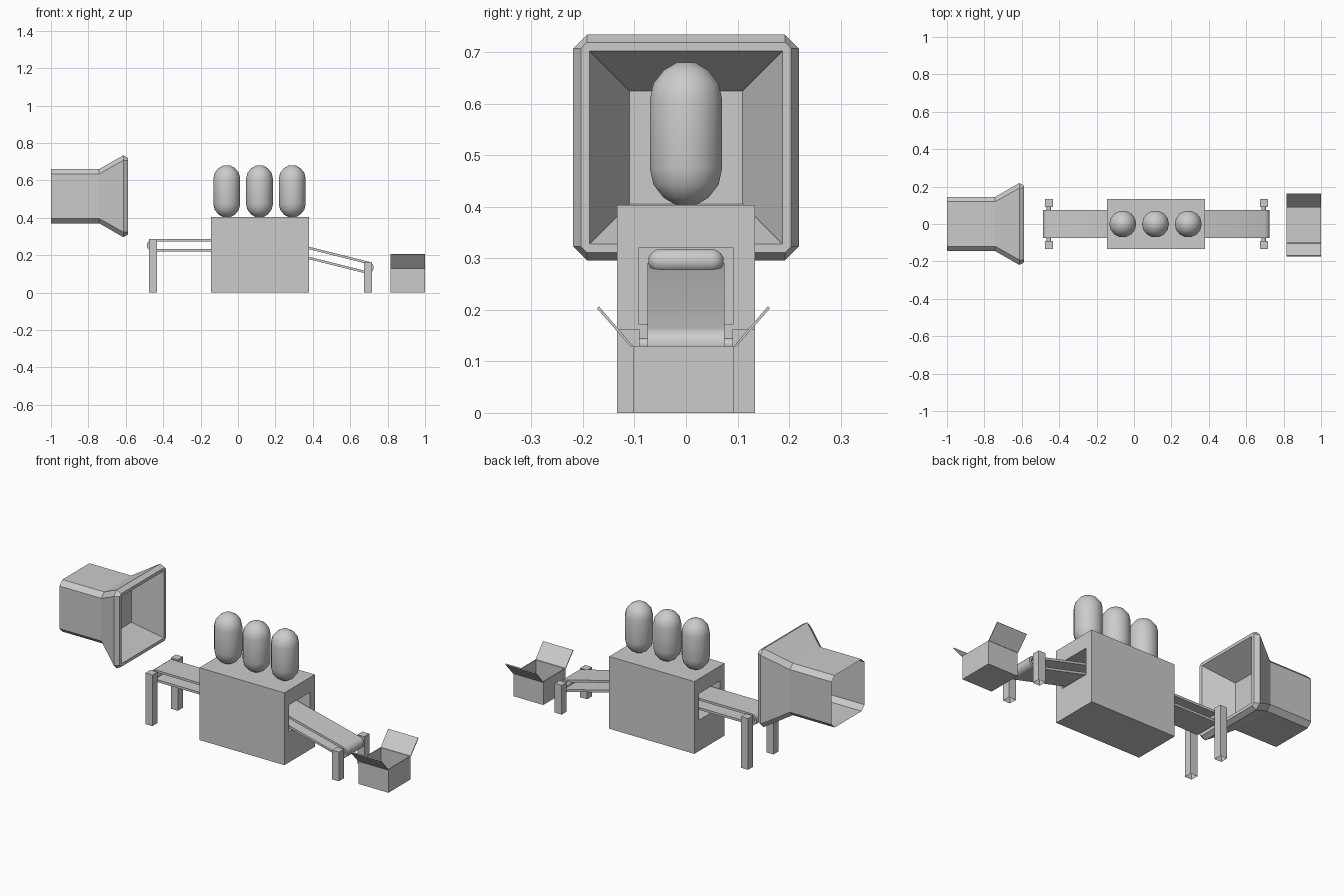
import bpy, bmesh, math
from mathutils import Vector, Matrix

if "Cube" in bpy.data.objects:
    bpy.data.objects.remove(bpy.data.objects["Cube"])

grey = bpy.data.materials.new("plain grey")
grey.diffuse_color = (0.6, 0.6, 0.6, 1)
grey.use_nodes = True
grey.node_tree.nodes["Principled BSDF"].inputs["Base Color"].default_value = grey.diffuse_color


def finish(name, bm, smooth=None):
    """Turn a bmesh into a named object, optionally smooth shaded."""
    bmesh.ops.remove_doubles(bm, verts=bm.verts[:], dist=1e-5)
    bmesh.ops.recalc_face_normals(bm, faces=bm.faces[:])
    me = bpy.data.meshes.new(name)
    bm.to_mesh(me)
    bm.free()
    me.materials.append(grey)
    ob = bpy.data.objects.new(name, me)
    bpy.context.collection.objects.link(ob)
    if smooth:
        bpy.ops.object.select_all(action='DESELECT')
        ob.select_set(True)
        bpy.context.view_layer.objects.active = ob
        bpy.ops.object.shade_smooth_by_angle(angle=math.radians(smooth))
    return ob


def loft(name, rings, loop=False, caps=(False, False), smooth=None):
    """Join rings of points with quads; optionally cap the ends."""
    bm = bmesh.new()
    vs = [[bm.verts.new(p) for p in r] for r in rings]
    n = len(vs[0])
    pairs = list(zip(vs, vs[1:])) + ([(vs[-1], vs[0])] if loop else [])
    for a, b in pairs:
        for i in range(n):
            j = (i + 1) % n
            bm.faces.new((a[i], a[j], b[j], b[i]))
    if caps[0]:
        bm.faces.new(vs[0])
    if caps[1]:
        bm.faces.new(vs[-1])
    return finish(name, bm, smooth)


def rect(x, hy, z0, z1, c=0.0):
    """Rectangle across x, with corners cut by c."""
    if c == 0:
        return [(x, -hy, z0), (x, hy, z0), (x, hy, z1), (x, -hy, z1)]
    return [(x, -hy + c, z0), (x, hy - c, z0), (x, hy, z0 + c), (x, hy, z1 - c),
            (x, hy - c, z1), (x, -hy + c, z1), (x, -hy, z1 - c), (x, -hy, z0 + c)]


def mouth(x, h, c):
    return rect(x, h, 0.515 - h, 0.515 + h, c)


def box(name, x0, x1, y0, y1, z0, z1, open_bottom=False):
    bm = bmesh.new()
    m = Matrix.Translation(((x0 + x1) / 2, (y0 + y1) / 2, (z0 + z1) / 2)) @ \
        Matrix.Diagonal((x1 - x0, y1 - y0, z1 - z0, 1))
    bmesh.ops.create_cube(bm, size=1, matrix=m)
    if open_bottom:
        low = [f for f in bm.faces if f.calc_center_median().z < z0 + 1e-4]
        bmesh.ops.delete(bm, geom=low, context='FACES')
    return finish(name, bm)


def capsule(name, centre, radius, length, axis='Z', seg=14):
    """Pill shape made by revolving a rounded profile."""
    s = length / 2 - radius
    prof = [(radius * math.cos(a), s + radius * math.sin(a))
            for a in (math.radians(d) for d in (78, 52, 26, 0))]
    prof = prof + [(r, -z) for r, z in reversed(prof)]
    prof = [(0.25 * radius, length / 2)] + prof[1:-1] + [(0.25 * radius, -length / 2)]
    rings = []
    for r, z in prof:
        ring = []
        for i in range(seg):
            a = 2 * math.pi * i / seg
            p = Vector((r * math.cos(a), r * math.sin(a), z))
            if axis == 'Y':
                p = Vector((p.x, p.z, p.y))
            ring.append(p + Vector(centre))
        rings.append(ring)
    return loft(name, rings, caps=(True, True), smooth=50)


def belt(name, a, b, radius=0.0325, thick=0.013, hy=0.075):
    """Hollow conveyor loop running around two end points in the xz plane."""
    a, b = Vector(a), Vector(b)
    base = math.atan2(b.y - a.y, b.x - a.x)

    def ring(r, y):
        pts = []
        for c, start in ((b, base - math.pi / 2), (a, base + math.pi / 2)):
            for i in range(9):
                t = start + math.pi * i / 8
                pts.append((c.x + r * math.cos(t), y, c.y + r * math.sin(t)))
        return pts

    inner = radius - thick
    return loft(name, [ring(radius, -hy), ring(radius, hy), ring(inner, hy), ring(inner, -hy)],
                loop=True, smooth=40)


def axle(name, x, z, radius=0.012):
    ring = lambda y: [(x + radius * math.cos(k * math.pi / 6), y,
                       z + radius * math.sin(k * math.pi / 6)) for k in range(12)]
    return loft(name, [ring(-0.1), ring(0.1)], caps=(True, True), smooth=40)


# Flared intake with a recessed mouth and an open back
loft("intake_tube", [mouth(-1.0, 0.145, 0.026), mouth(-0.742, 0.145, 0.026),
                     mouth(-0.613, 0.219, 0.027), mouth(-0.587, 0.204, 0.012),
                     mouth(-0.587, 0.187, 0.0001), mouth(-0.735, 0.11, 0.0001)],
     caps=(False, True))

# Machine body with a pocket in each end
loft("machine_body", [rect(0.03, 0.092, 0.172, 0.32), rect(-0.145, 0.092, 0.172, 0.32),
                      rect(-0.145, 0.134, 0, 0.403), rect(0.38, 0.134, 0, 0.403),
                      rect(0.38, 0.092, 0.172, 0.32), rect(0.13, 0.092, 0.172, 0.32)],
     caps=(True, True))

# Upright tanks on top
for i, x in enumerate((-0.06, 0.115, 0.29)):
    capsule(f"tank_{i + 1}", (x, 0, 0.541), 0.072, 0.278)

# Conveyors, axles and a pill leaving the machine
belt("input_belt", (-0.455, 0.2525), (-0.01, 0.2525))
belt("output_belt", (0.19, 0.259), (0.693, 0.133))
axle("input_axle", -0.455, 0.2525)
axle("output_axle", 0.693, 0.133)
capsule("moving_pill", (0.23, 0, 0.295), 0.024, 0.146, axis='Y')

# Conveyor legs
for side, s in (("front", -1), ("back", 1)):
    y0, y1 = sorted((s * 0.09, s * 0.134))
    box(f"input_leg_{side}", -0.477, -0.434, y0, y1, 0, 0.285, True)
    box(f"output_leg_{side}", 0.673, 0.716, y0, y1, 0, 0.163, True)

# Open carton: outer walls, rim, inner walls and floor
X0, X1, Y0, Y1, T = 0.815, 1.0, -0.103, 0.093, 0.004


def tray(z, t):
    return [(X0 + t, Y0 + t, z), (X1 - t, Y0 + t, z), (X1 - t, Y1 - t, z), (X0 + t, Y1 - t, z)]


loft("carton", [tray(0, 0), tray(0.13, 0), tray(0.13, T), tray(T, T)], caps=(True, True))

# Carton flaps folded outward
for name, y, s in (("carton_flap_front", Y0, -1), ("carton_flap_back", Y1, 1)):
    sec = lambda x: [(x, y, 0.13), (x, y + s * 0.066, 0.207),
                     (x, y + s * 0.070, 0.203), (x, y + s * 0.004, 0.128)]
    loft(name, [sec(X0), sec(X1)], caps=(True, True))
